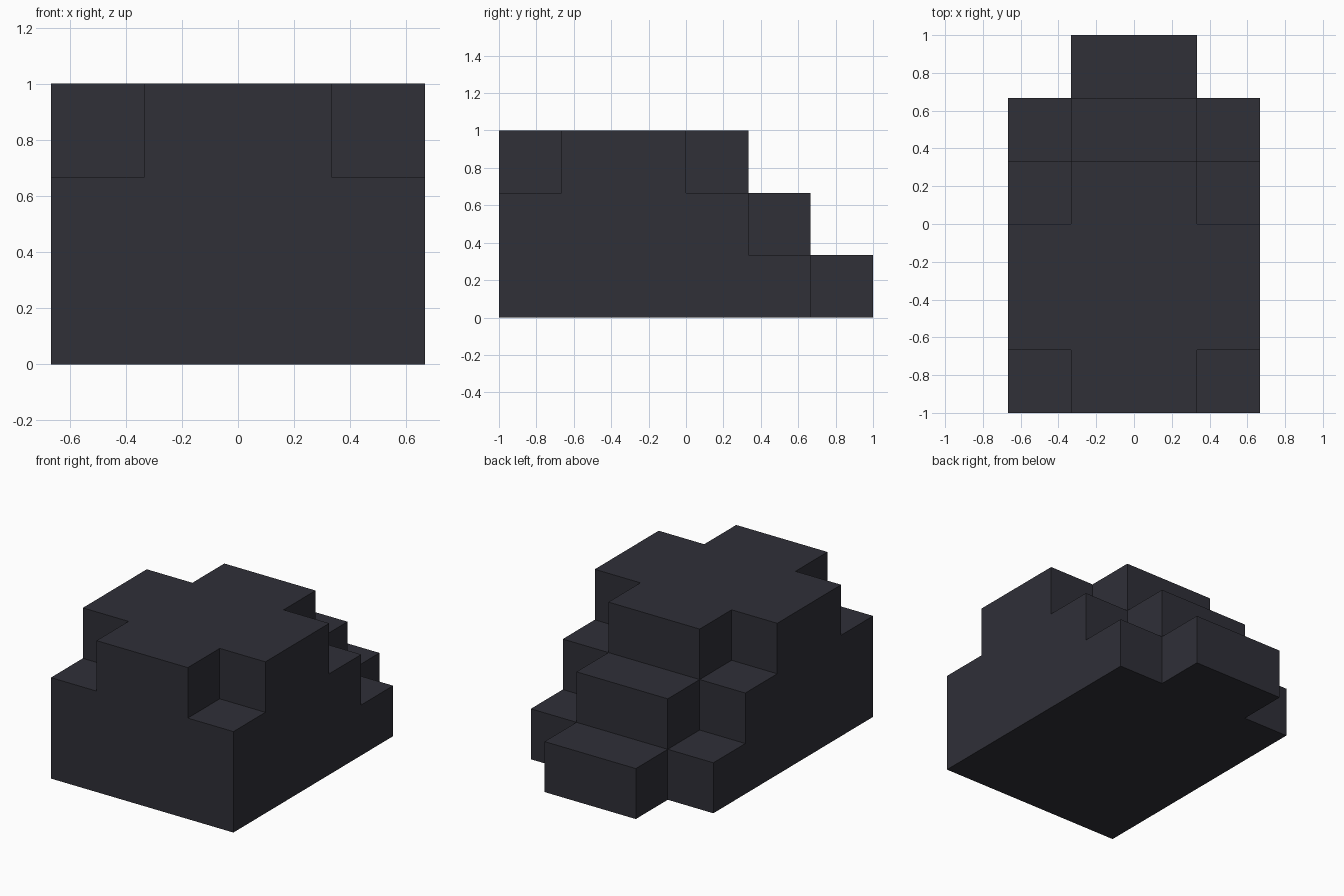
import bpy, bmesh
from mathutils import Vector

if "Cube" in bpy.data.objects:
    bpy.data.objects.remove(bpy.data.objects["Cube"])

U = 1 / 3  # size of one block

# Block heights from front (-y) to back (+y), mirrored left to right
outer = [2, 3, 3, 2, 1, 0]
inner = [3, 3, 3, 3, 2, 1]
columns = [outer, inner, inner, outer]


def filled(x, y, z):
    return 0 <= x < 4 and 0 <= y < 6 and 0 <= z < columns[x][y]


# Outer skin: one quad wherever a block meets open air
bm = bmesh.new()
for x in range(4):
    for y in range(6):
        for z in range(columns[x][y]):
            centre = Vector((x - 1.5, y - 2.5, z + 0.5))
            for axis in range(3):
                for sign in (-1, 1):
                    cell = [x, y, z]
                    cell[axis] += sign
                    if filled(*cell):
                        continue
                    n, a, b = Vector(), Vector(), Vector()
                    n[axis] = sign * 0.5
                    a[(axis + 1) % 3] = sign * 0.5
                    b[(axis + 2) % 3] = 0.5
                    ring = (-a - b, a - b, a + b, -a + b)
                    bm.faces.new([bm.verts.new((centre + n + c) * U) for c in ring])

# Weld, then merge the flat areas
bmesh.ops.remove_doubles(bm, verts=bm.verts[:], dist=0.001)
bmesh.ops.dissolve_limit(bm, angle_limit=0.01, verts=bm.verts[:], edges=bm.edges[:])

mesh = bpy.data.meshes.new("stepped_block")
bm.to_mesh(mesh)
bm.free()

# Single dark slate colour
slate = bpy.data.materials.new("dark slate")
slate.diffuse_color = (0.029, 0.029, 0.039, 1)
slate.use_nodes = True
slate.node_tree.nodes["Principled BSDF"].inputs["Base Color"].default_value = slate.diffuse_color
mesh.materials.append(slate)
bpy.context.collection.objects.link(bpy.data.objects.new("stepped_block", mesh))
